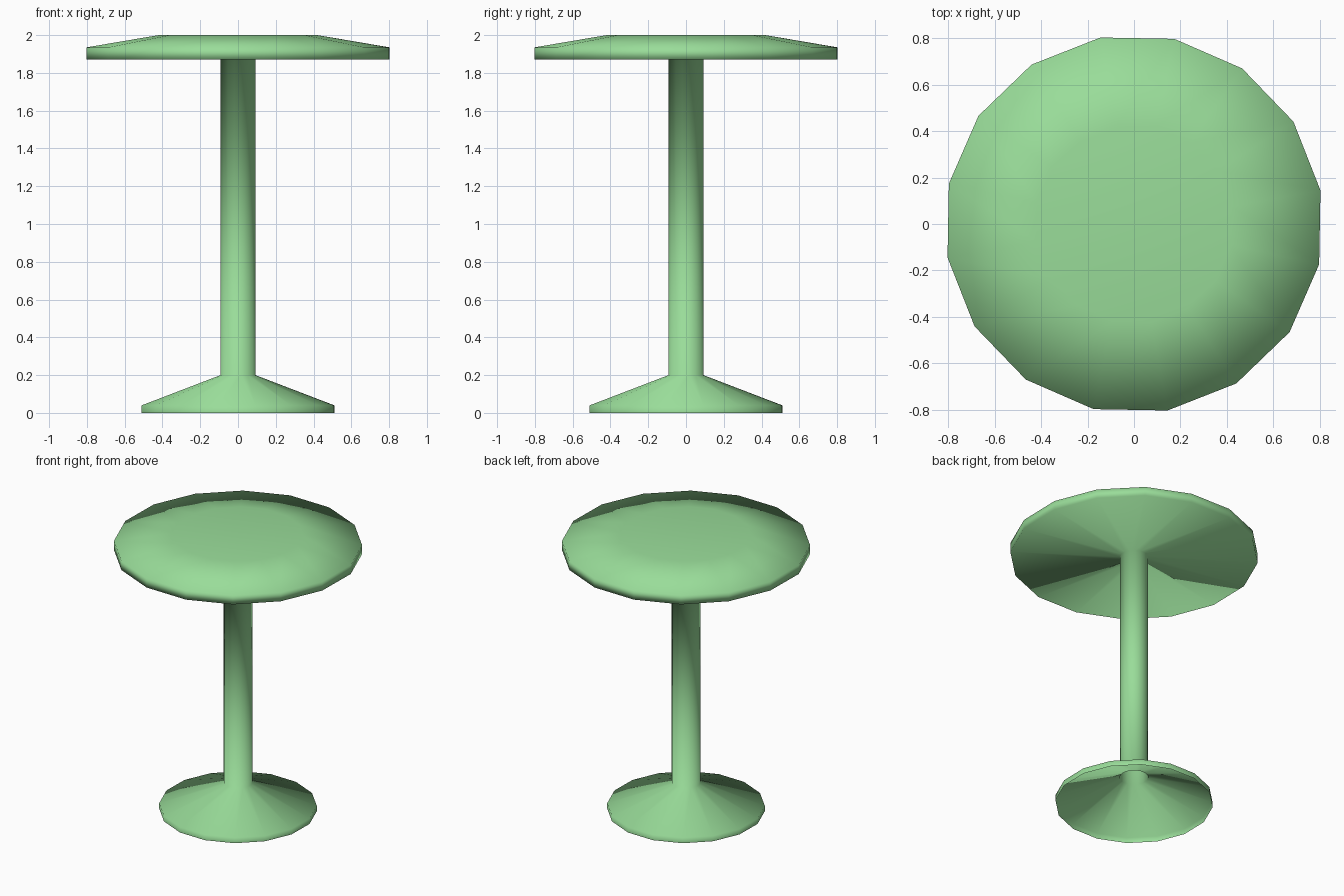
import bpy, bmesh, math

if "Cube" in bpy.data.objects:
    bpy.data.objects.remove(bpy.data.objects["Cube"])

SIDES = 16
TURN = math.radians(10.2)

# Profile (radius, height): open hollow foot, column, tabletop with a shallow dish
PROFILE = [
    (0.518, 0.0), (0.518, 0.04),      # foot rim
    (0.094, 0.20), (0.094, 1.87),     # column
    (0.816, 1.87), (0.816, 1.935),    # tabletop underside and rim
    (0.427, 2.0),                     # bevelled top
]
DISH_CENTRE = 1.985

bm = bmesh.new()


def ring(radius, z):
    angles = [TURN + 2 * math.pi * i / SIDES for i in range(SIDES)]
    return [bm.verts.new((radius * math.cos(a), radius * math.sin(a), z)) for a in angles]


# Revolved shell
rings = [ring(r, z) for r, z in PROFILE]
for low, high in zip(rings, rings[1:]):
    for i in range(SIDES):
        j = (i + 1) % SIDES
        bm.faces.new((low[i], low[j], high[j], high[i]))

# Dished centre of the tabletop
centre = bm.verts.new((0, 0, DISH_CENTRE))
for i in range(SIDES):
    bm.faces.new((rings[-1][i], rings[-1][(i + 1) % SIDES], centre))

# One continuous smooth surface
for face in bm.faces:
    face.smooth = True

mesh = bpy.data.meshes.new("pedestal_table")
bm.to_mesh(mesh)
bm.free()
table = bpy.data.objects.new("pedestal_table", mesh)
bpy.context.collection.objects.link(table)

# Green paint
green = bpy.data.materials.new("green_paint")
green.diffuse_color = (0.32, 0.72, 0.32, 1)
green.use_nodes = True
green.node_tree.nodes["Principled BSDF"].inputs["Base Color"].default_value = green.diffuse_color
mesh.materials.append(green)
